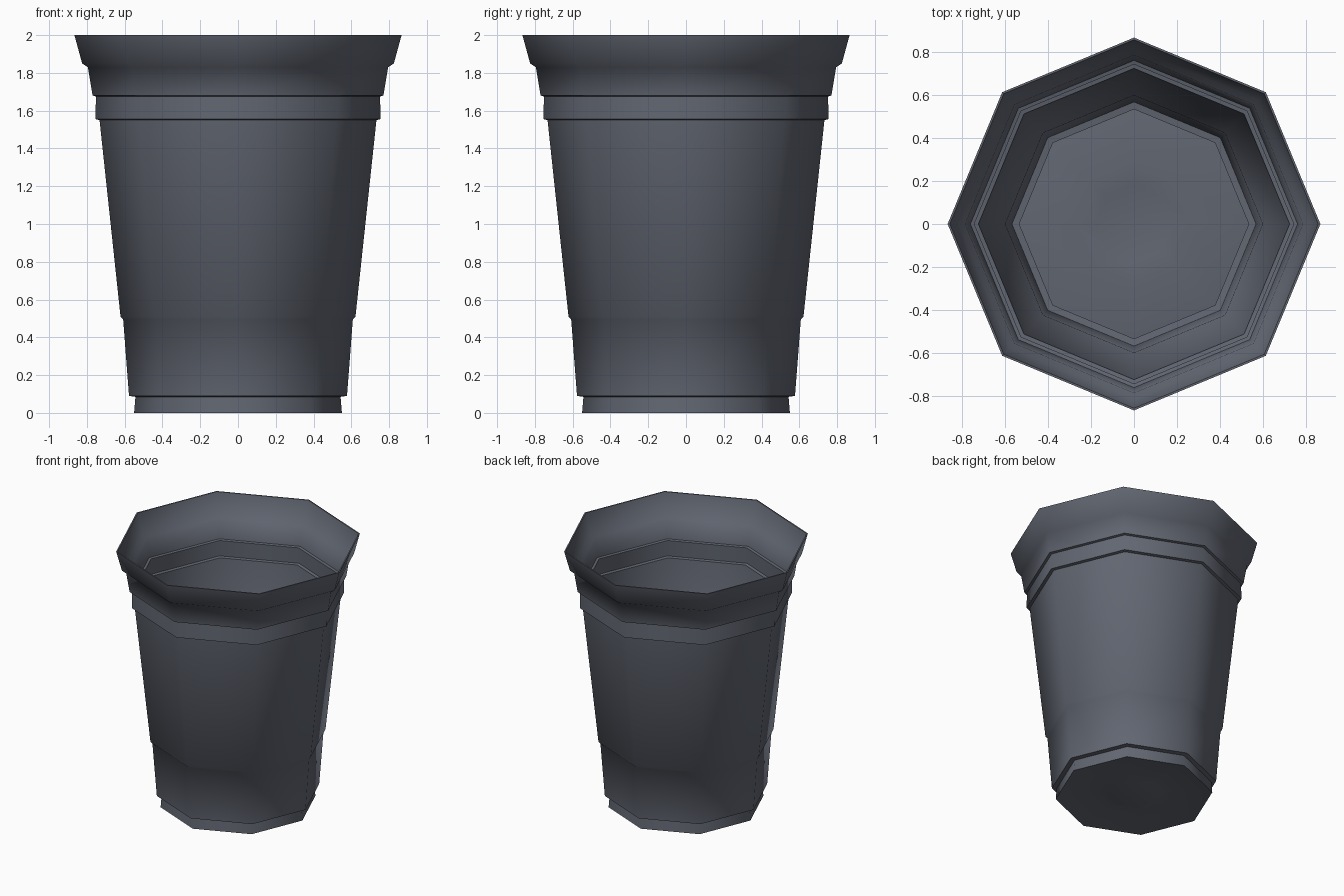
import bpy, bmesh, math

if "Cube" in bpy.data.objects:
    bpy.data.objects.remove(bpy.data.objects["Cube"])

SIDES = 8
WALL = 0.01

# Outer silhouette (radius, height), from the dimple in the base up to the lip
base = [(0.18, 0.015), (0.28, 0.035), (0.55, 0.0)]
side = [(0.543, 0.085), (0.577, 0.09), (0.608, 0.495), (0.622, 0.51),
        (0.733, 1.55), (0.755, 1.555), (0.752, 1.675), (0.77, 1.68),
        (0.795, 1.83), (0.825, 1.85), (0.866, 2.0)]

# Inner skin: same shape moved in by the wall thickness
inner_base = [(0.18, 0.025), (0.28, 0.045), (0.538, 0.01)]
inner_side = [(r - WALL, z) for r, z in side]
profile = base + side + inner_side[::-1] + inner_base[::-1]

# Spin the profile into an eight-sided cup
bm = bmesh.new()
rings = []
for r, z in profile:
    rings.append([bm.verts.new((r * math.cos(a), r * math.sin(a), z))
                  for a in (2 * math.pi * i / SIDES for i in range(SIDES))])
for lo, hi in zip(rings, rings[1:]):
    for i in range(SIDES):
        j = (i + 1) % SIDES
        bm.faces.new((lo[i], lo[j], hi[j], hi[i]))
bm.faces.new(rings[0][::-1])
bm.faces.new(rings[-1])
bmesh.ops.recalc_face_normals(bm, faces=bm.faces)

mesh = bpy.data.meshes.new("cup")
bm.to_mesh(mesh)
bm.free()
cup = bpy.data.objects.new("cup", mesh)
bpy.context.collection.objects.link(cup)

# Single slate grey colour
mat = bpy.data.materials.new("slate_grey")
mat.diffuse_color = (0.12, 0.133, 0.165, 1)
mat.use_nodes = True
mat.node_tree.nodes["Principled BSDF"].inputs["Base Color"].default_value = mat.diffuse_color
mesh.materials.append(mat)

# Smooth around the wall, sharp at the steps
bpy.context.view_layer.objects.active = cup
cup.select_set(True)
bpy.ops.object.shade_smooth_by_angle(angle=math.radians(50))
